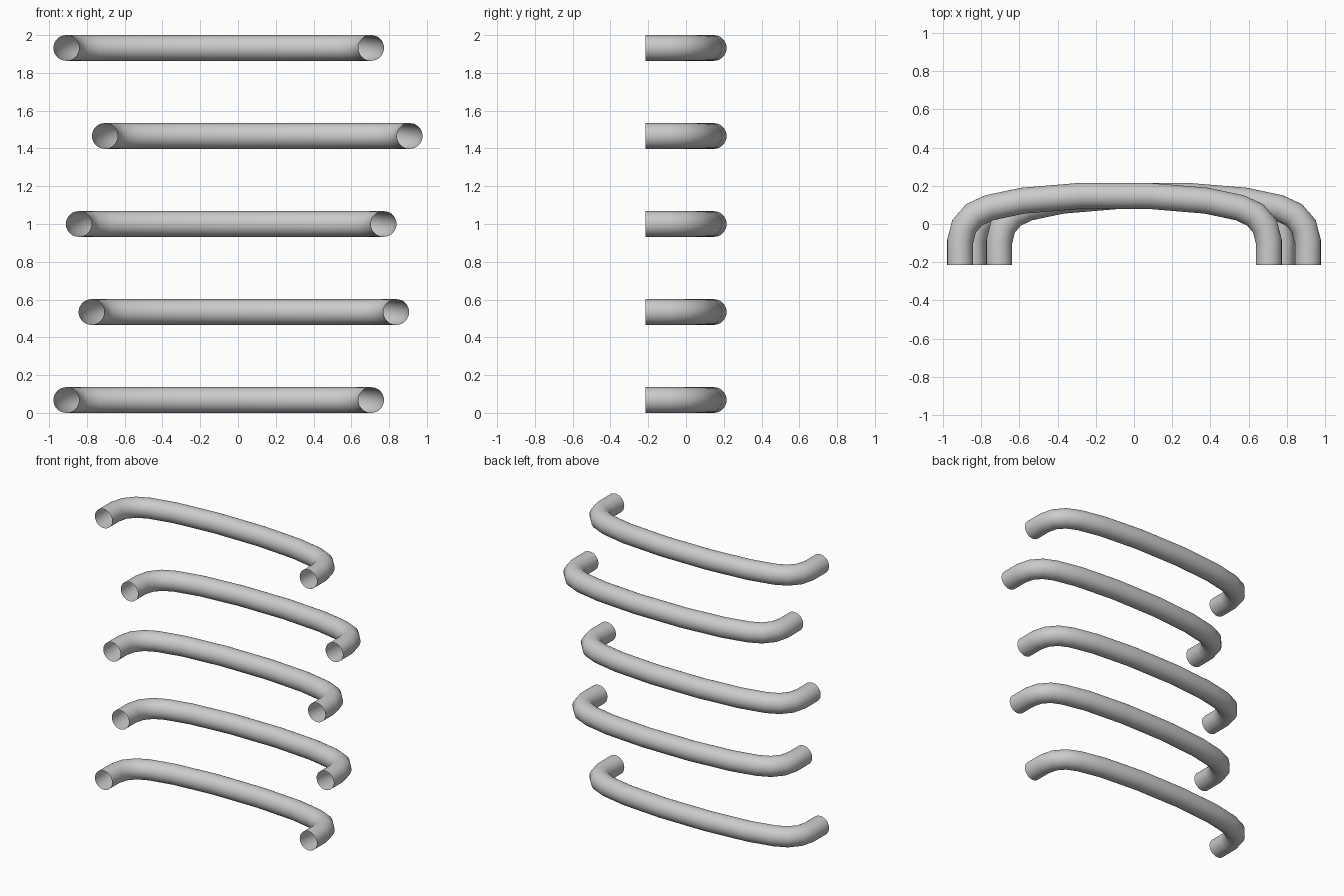
import bpy, bmesh, math
from mathutils import Vector

if "Cube" in bpy.data.objects:
    bpy.data.objects.remove(bpy.data.objects["Cube"])

R, SIDES = 0.068, 32
# half of the handle's centre line, from the foot to near the middle (x, y)
HALF = [(0.807, -0.215), (0.807, -0.09), (0.787, -0.012), (0.735, 0.048),
        (0.655, 0.085), (0.48, 0.122), (0.18, 0.147)]
PATH = [Vector((-x, y, 0)) for x, y in HALF] + [Vector((x, y, 0)) for x, y in reversed(HALF)]


def make_rung(name, cx, cz):
    bm = bmesh.new()
    rings = []
    for i, p in enumerate(PATH):
        # mitred ring at each path point
        a = (p - PATH[i - 1]).normalized() if i else (PATH[1] - p).normalized()
        b = (PATH[i + 1] - p).normalized() if i < len(PATH) - 1 else a
        t = (a + b).normalized()
        side = Vector((-t.y, t.x, 0)) / t.dot(a)
        ring = []
        for k in range(SIDES):
            ang = 2 * math.pi * k / SIDES
            ring.append(bm.verts.new(p + side * R * math.cos(ang)
                                     + Vector((0, 0, R * math.sin(ang)))))
        rings.append(ring)
    # tube skin with open ends
    for r0, r1 in zip(rings, rings[1:]):
        for k in range(SIDES):
            j = (k + 1) % SIDES
            bm.faces.new((r0[k], r0[j], r1[j], r1[k]))
    bmesh.ops.recalc_face_normals(bm, faces=bm.faces)
    me = bpy.data.meshes.new(name)
    bm.to_mesh(me)
    bm.free()
    ob = bpy.data.objects.new(name, me)
    ob.location = (cx, 0, cz)
    bpy.context.collection.objects.link(ob)
    bpy.context.view_layer.objects.active = ob
    ob.select_set(True)
    bpy.ops.object.shade_smooth_by_angle(angle=math.radians(40))
    ob.select_set(False)


# five staggered ladder rungs
for i, cx in enumerate((-0.102, 0.031, -0.036, 0.102, -0.102)):
    make_rung(f"ladder_rung_{i + 1}", cx, R + i * (2 - 2 * R) / 4)
